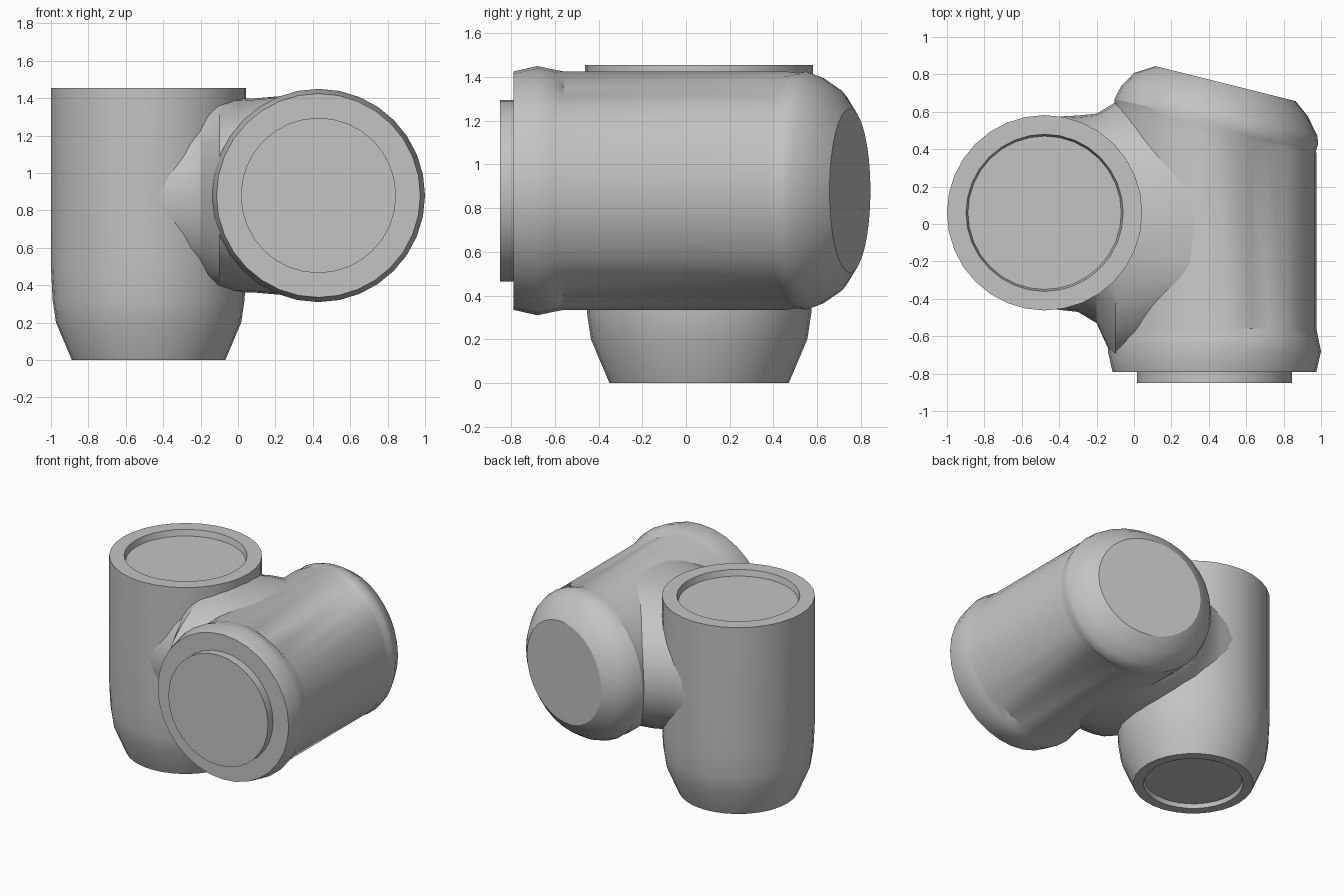
import bpy, bmesh
from math import sin, cos, tau, radians, copysign
from mathutils import Vector

default = bpy.data.objects.get("Cube")
if default:
    bpy.data.objects.remove(default, do_unlink=True)

grey = bpy.data.materials.new("plain_grey")
grey.use_nodes = True
colour = (0.55, 0.55, 0.55, 1)
grey.diffuse_color = colour
grey.node_tree.nodes["Principled BSDF"].inputs["Base Color"].default_value = colour

SIDES = 32
ANGLES = [tau * i / SIDES for i in range(SIDES)]
AXIS_Z = 0.88          # height of both horizontal axes


def loft(name, rings):
    """Skin a closed solid over a list of point rings."""
    bm = bmesh.new()
    loops = [[bm.verts.new(p) for p in ring] for ring in rings]
    for a, b in zip(loops, loops[1:]):
        for i in range(SIDES):
            j = (i + 1) % SIDES
            bm.faces.new((a[i], a[j], b[j], b[i]))
    bm.faces.new(loops[0])
    bm.faces.new(loops[-1])
    bmesh.ops.recalc_face_normals(bm, faces=bm.faces)
    mesh = bpy.data.meshes.new(name)
    bm.to_mesh(mesh)
    bm.free()
    mesh.materials.append(grey)
    ob = bpy.data.objects.new(name, mesh)
    bpy.context.collection.objects.link(ob)
    bpy.ops.object.select_all(action='DESELECT')
    ob.select_set(True)
    bpy.context.view_layer.objects.active = ob
    bpy.ops.object.shade_smooth_by_angle(angle=radians(30))
    return ob


# Upright tube with a tapered foot and a shallow recess at each end
upright_profile = [(0.03, 0.33), (0, 0.34), (0, 0.41), (0.2, 0.495), (0.32, 0.513),
                   (0.5, 0.522), (1.455, 0.522), (1.455, 0.42), (1.41, 0.41)]
loft("upright_tube", [[(-0.478 + r * cos(a), 0.06 + r * sin(a), z) for a in ANGLES]
                      for z, r in upright_profile])


# Horizontal barrel: raised front plug, flared rim, slanted rounded rear cap
def barrel_ring(y, r, cx=0.43, tilt=0, flat=False):
    ring = []
    for a in ANGLES:
        p = Vector((r * cos(a), 0, r * sin(a)))
        if flat:       # shallow flat panels above and below the outer side
            for side in (1, -1):
                n = Vector((0.42, 0, 0.907 * side))
                p -= n * max(0, p.dot(n) - 0.515)
        x = cx + p.x
        ring.append((x, y - tilt * (x - 0.43), AXIS_Z + p.z))
    return ring


loft("barrel", [
    barrel_ring(-0.85, 0.415),
    barrel_ring(-0.79, 0.415),
    barrel_ring(-0.79, 0.545),
    barrel_ring(-0.68, 0.57),
    barrel_ring(-0.6, 0.553),
    barrel_ring(-0.56, 0.545, flat=True),
    barrel_ring(0.46, 0.545, tilt=0.15, flat=True),
    barrel_ring(0.51, 0.538, cx=0.435, tilt=0.22),
    barrel_ring(0.55, 0.545, cx=0.44, tilt=0.22),
    barrel_ring(0.61, 0.525, cx=0.455, tilt=0.25),
    barrel_ring(0.70, 0.465, cx=0.465, tilt=0.25),
    barrel_ring(0.765, 0.375, cx=0.49, tilt=0.25),
])


# Flared neck that blends the upright into the barrel
def neck_ring(x, y0, y1, half_height, squareness):
    def power(v):
        return copysign(abs(v) ** (2 / squareness), v)
    return [(x, (y0 + y1) / 2 + (y1 - y0) / 2 * power(cos(a)),
             AXIS_Z + half_height * power(sin(a))) for a in ANGLES]


loft("neck", [
    neck_ring(-0.48, -0.45, 0.57, 0.48, 2),
    neck_ring(-0.3, -0.47, 0.58, 0.5, 2),
    neck_ring(-0.2, -0.53, 0.59, 0.51, 2),
    neck_ring(-0.1, -0.75, 0.65, 0.515, 2),
    neck_ring(0.0, -0.74, 0.68, 0.517, 2.1),
    neck_ring(0.1, -0.66, 0.62, 0.52, 2.4),
    neck_ring(0.25, -0.58, 0.52, 0.533, 3),
    neck_ring(0.43, -0.54, 0.48, 0.535, 3),
])
